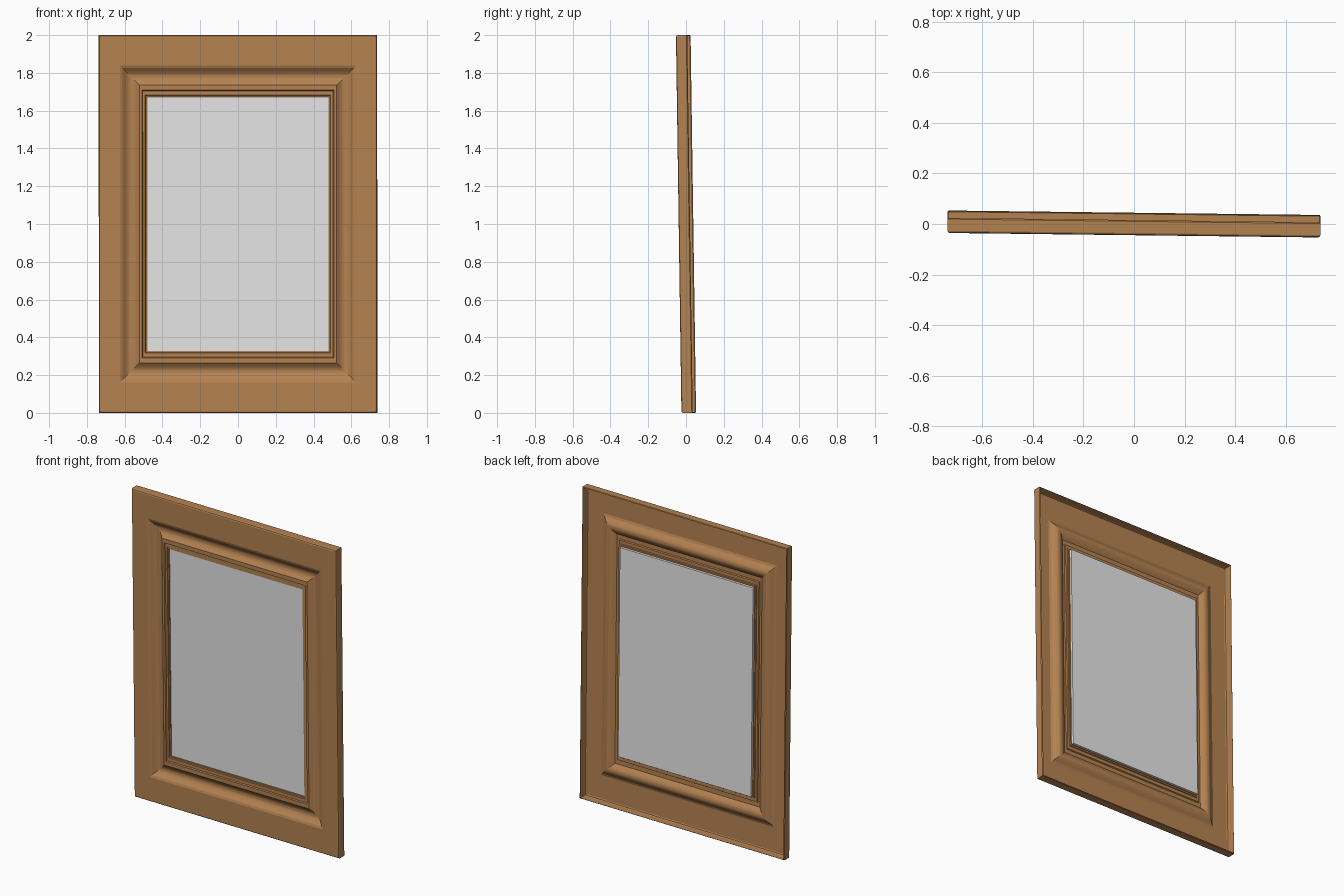
import bpy, bmesh, math
from mathutils import Matrix

if "Cube" in bpy.data.objects:
    bpy.data.objects.remove(bpy.data.objects["Cube"])


def material(name, rgb):
    m = bpy.data.materials.new(name)
    m.diffuse_color = (*rgb, 1)
    m.use_nodes = True
    m.node_tree.nodes["Principled BSDF"].inputs["Base Color"].default_value = m.diffuse_color
    return m


wood = material("warm wood", (0.462, 0.226, 0.084))
grey = material("light grey", (0.8, 0.8, 0.8))

# slight lean forward and slight turn, about the middle of the frame
POSE = (Matrix.Translation((0, 0, 1.0)) @ Matrix.Rotation(-0.012, 4, 'Z')
        @ Matrix.Rotation(0.0145, 4, 'X'))
T = 0.030  # half thickness


def finish(name, bm, mat, angle):
    bm.transform(POSE)
    me = bpy.data.meshes.new(name)
    bm.to_mesh(me)
    bm.free()
    me.materials.append(mat)
    ob = bpy.data.objects.new(name, me)
    bpy.context.collection.objects.link(ob)
    bpy.ops.object.select_all(action='DESELECT')
    ob.select_set(True)
    bpy.context.view_layer.objects.active = ob
    bpy.ops.object.shade_smooth_by_angle(angle=math.radians(angle))
    return ob


# pressed sheet, open at the back: (half width, half height, depth behind the front)
profile = [(0.733, 0.996, 2 * T), (0.737, 1.0, 2 * T - 0.005),   # side wall
           (0.737, 1.0, 0.009), (0.734, 0.997, 0.003), (0.728, 0.991, 0.0),
           (0.624, 0.840, 0.0), (0.614, 0.829, 0.004)]           # face, small step
N = 16
for i in range(N + 1):                                           # cove
    f = i / N
    profile.append((0.612 - 0.09 * f, 0.826 - 0.09 * f,
                    0.005 + 0.024 * math.sin(math.pi * f)))
profile += [(0.508, 0.709, 0.005), (0.504, 0.705, 0.012),        # flat, inner steps
            (0.491, 0.684, 0.012), (0.488, 0.681, 0.017),
            (0.480, 0.672, 0.017), (0.480, 0.672, 0.026)]

# frame: profile swept round four mitred corners
bm = bmesh.new()
loops = [[bm.verts.new((sx * x, d - T, sz * z))
          for sx, sz in ((-1, -1), (1, -1), (1, 1), (-1, 1))]
         for x, z, d in profile]
for a, b in zip(loops, loops[1:]):
    for k in range(4):
        j = (k + 1) % 4
        bm.faces.new((a[k], a[j], b[j], b[k]))
finish("picture_frame", bm, wood, 18)

# pane seated in the opening, standing out a little behind it
bm = bmesh.new()
bmesh.ops.create_cube(bm, size=1, matrix=Matrix.Translation((0, -T + 0.028, 0))
                      @ Matrix.Diagonal((0.958, 0.014, 1.342, 1)))
finish("pane", bm, grey, 30)
